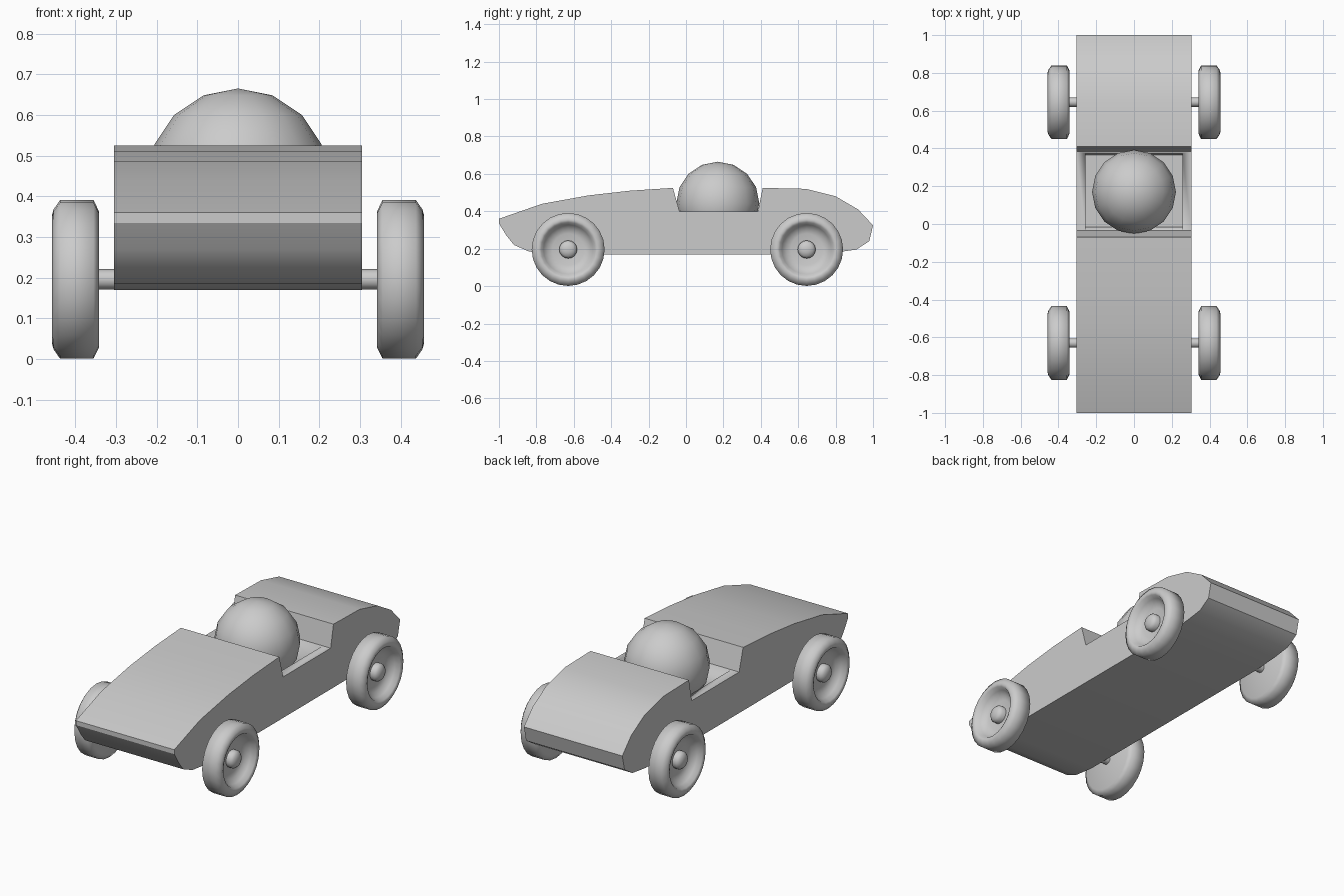
import bpy, bmesh, math
from mathutils import Matrix

cube = bpy.data.objects.get("Cube")
if cube:
    bpy.data.objects.remove(cube, do_unlink=True)

GREY = (0.6, 0.6, 0.6, 1)
grey = bpy.data.materials.new("plain_grey")
grey.use_nodes = True
grey.diffuse_color = GREY
grey.node_tree.nodes["Principled BSDF"].inputs["Base Color"].default_value = GREY


def make_object(name, bm, angle=35):
    bmesh.ops.recalc_face_normals(bm, faces=bm.faces)
    mesh = bpy.data.meshes.new(name)
    bm.to_mesh(mesh)
    bm.free()
    mesh.materials.append(grey)
    obj = bpy.data.objects.new(name, mesh)
    bpy.context.collection.objects.link(obj)
    bpy.ops.object.select_all(action='DESELECT')
    obj.select_set(True)
    bpy.context.view_layer.objects.active = obj
    bpy.ops.object.shade_smooth_by_angle(angle=math.radians(angle))
    return obj


def extrude_side(name, profile, half_width):
    """Extrude a (y, z) outline across x."""
    bm = bmesh.new()
    face = bm.faces.new([bm.verts.new((-half_width, y, z)) for y, z in profile])
    new = bmesh.ops.extrude_face_region(bm, geom=[face])["geom"]
    verts = [v for v in new if isinstance(v, bmesh.types.BMVert)]
    bmesh.ops.translate(bm, verts=verts, vec=(2 * half_width, 0, 0))
    return make_object(name, bm, 30)


def lathe_x(name, profile, side, y, z, steps, angle):
    """Spin an (x, radius) profile around the x axis."""
    bm = bmesh.new()
    verts = [bm.verts.new((side * x, 0, r)) for x, r in profile]
    edges = [bm.edges.new(pair) for pair in zip(verts, verts[1:])]
    bmesh.ops.spin(bm, geom=verts + edges, cent=(0, 0, 0), axis=(1, 0, 0),
                   angle=2 * math.pi, steps=steps, use_duplicate=False)
    bmesh.ops.remove_doubles(bm, verts=bm.verts, dist=0.0005)
    bmesh.ops.translate(bm, verts=bm.verts, vec=(0, y, z))
    return make_object(name, bm, angle)


# Wedge body with a dip for the cockpit
body = extrude_side("body", [
    (-1.0, 0.36), (-0.77, 0.44), (-0.52, 0.485), (-0.3, 0.51), (-0.07, 0.525),
    (-0.035, 0.40), (0.385, 0.40), (0.41, 0.525),
    (0.64, 0.52), (0.8, 0.48), (0.92, 0.41), (1.0, 0.325), (0.98, 0.24),
    (0.91, 0.195), (0.8, 0.18), (0.64, 0.17),
    (-0.72, 0.17), (-0.84, 0.185), (-0.92, 0.22), (-0.96, 0.27), (-1.0, 0.335)], 0.305)

# Sunken seat well cut into the dip
cutter = extrude_side("cockpit_cutter", [
    (-0.033, 0.42), (0.375, 0.42), (0.365, 0.26), (-0.015, 0.26)], 0.256)
cutter.hide_render = True
cutter.hide_viewport = True
cut = body.modifiers.new("cockpit", 'BOOLEAN')
cut.operation = 'DIFFERENCE'
cut.solver = 'EXACT'
cut.object = cutter

# Round driver's head
bm = bmesh.new()
bmesh.ops.create_uvsphere(bm, u_segments=16, v_segments=8, radius=0.222,
                          matrix=Matrix.Translation((0, 0.17, 0.443)))
make_object("driver_head", bm, 60)

# Axles and dished wheels
WHEEL = [(0.342, 0), (0.342, 0.168), (0.355, 0.195), (0.437, 0.195),
         (0.453, 0.172), (0.457, 0.158), (0.452, 0.145), (0.428, 0.132),
         (0.408, 0.11), (0.4, 0.085), (0.4, 0)]
HUB = [(0.395, 0.048), (0.425, 0.048), (0.438, 0.036), (0.444, 0.018), (0.446, 0)]
for end, y in (("front", -0.63), ("rear", 0.645)):
    lathe_x(end + "_axle", [(-0.4, 0), (-0.4, 0.025), (0.4, 0.025), (0.4, 0)],
            1, y, 0.196, 12, 35)
    for side, label in ((1, "left"), (-1, "right")):
        lathe_x(f"{end}_{label}_wheel", WHEEL, side, y, 0.196, 24, 66)
        lathe_x(f"{end}_{label}_hub", HUB, side, y, 0.196, 16, 50)
